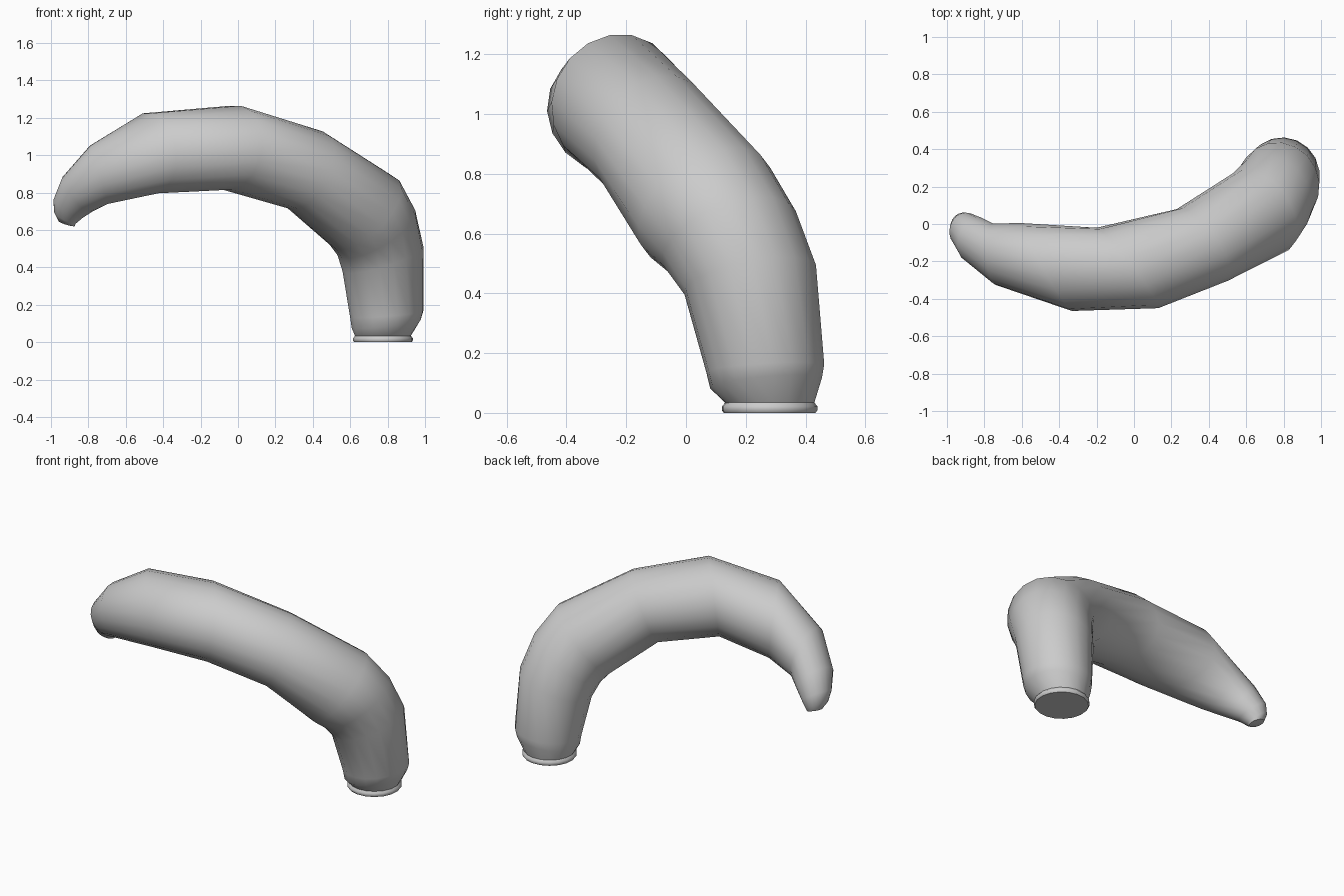
import bpy, bmesh, math
from mathutils import Vector

if "Cube" in bpy.data.objects:
    bpy.data.objects.remove(bpy.data.objects["Cube"])

SIDES = 18
Z = Vector((0, 0, 1))

# Sweep stations: centre, ring direction, sideways radius, vertical radius
UP = (-.002, -.0014, 1)
STATIONS = [
    ((.775, .28, 0), UP, .154, .154),
    ((.775, .28, .008), UP, .16, .16),
    ((.775, .28, .022), UP, .16, .16),
    ((.775, .28, .034), UP, .15, .15),
    ((.793, .268, .10), (-.12, -.09, 1), .188, .188),
    ((.795, .265, .15), (-.08, -.06, 1), .199, .197),
    ((.775, .215, .445), (-.3, -.2, 1), .226, .226),
    ((.74, .145, .585), (-.58, -.41, 1), .24, .24),
    ((.677, .065, .692), (-.19, -.14, .19), .254, .254),
    ((.365, -.112, .92), (-.19, -.135, .09), .235, .225),
    ((-.035, -.235, 1.04), (-.215, -.165, .033), .271, .229),
    ((-.467, -.23, 1.01), (-.235, -.135, -.027), .271, .218),
    ((-.745, -.162, .895), (-1, -.05, -.29), .165, .165),
    ((-.86, -.08, .79), (-.7, .25, -.6), .122, .122),
    ((-.908, -.03, .715), (-.5, .2, -.8), .093, .093),
    ((-.925, -.008, .665), (-.5, .2, -.9), .07, .065),
    ((-.916, 0, .634), (-.3, .15, -1), .045, .045),
]

# Skin the rings into one curved horn
bm = bmesh.new()
rings = []
for centre, direction, r_side, r_up in STATIONS:
    n = Vector(direction).normalized()
    side = n.cross(Z).normalized()
    up = side.cross(n)
    ring = []
    for i in range(SIDES):
        a = 2 * math.pi * i / SIDES
        p = Vector(centre) + side * (r_side * math.cos(a)) + up * (r_up * math.sin(a))
        ring.append(bm.verts.new((p.x, p.y, max(p.z, 0))))
    rings.append(ring)
for low, high in zip(rings, rings[1:]):
    for i in range(SIDES):
        j = (i + 1) % SIDES
        bm.faces.new((low[i], low[j], high[j], high[i]))

# Base and tip caps
bm.faces.new(rings[0][::-1])
bm.faces.new(rings[-1])
bmesh.ops.recalc_face_normals(bm, faces=bm.faces[:])

mesh = bpy.data.meshes.new("curved_horn")
bm.to_mesh(mesh)
bm.free()
horn = bpy.data.objects.new("curved_horn", mesh)
bpy.context.collection.objects.link(horn)
bpy.context.view_layer.objects.active = horn
horn.select_set(True)
bpy.ops.object.shade_smooth_by_angle(angle=math.radians(50))
